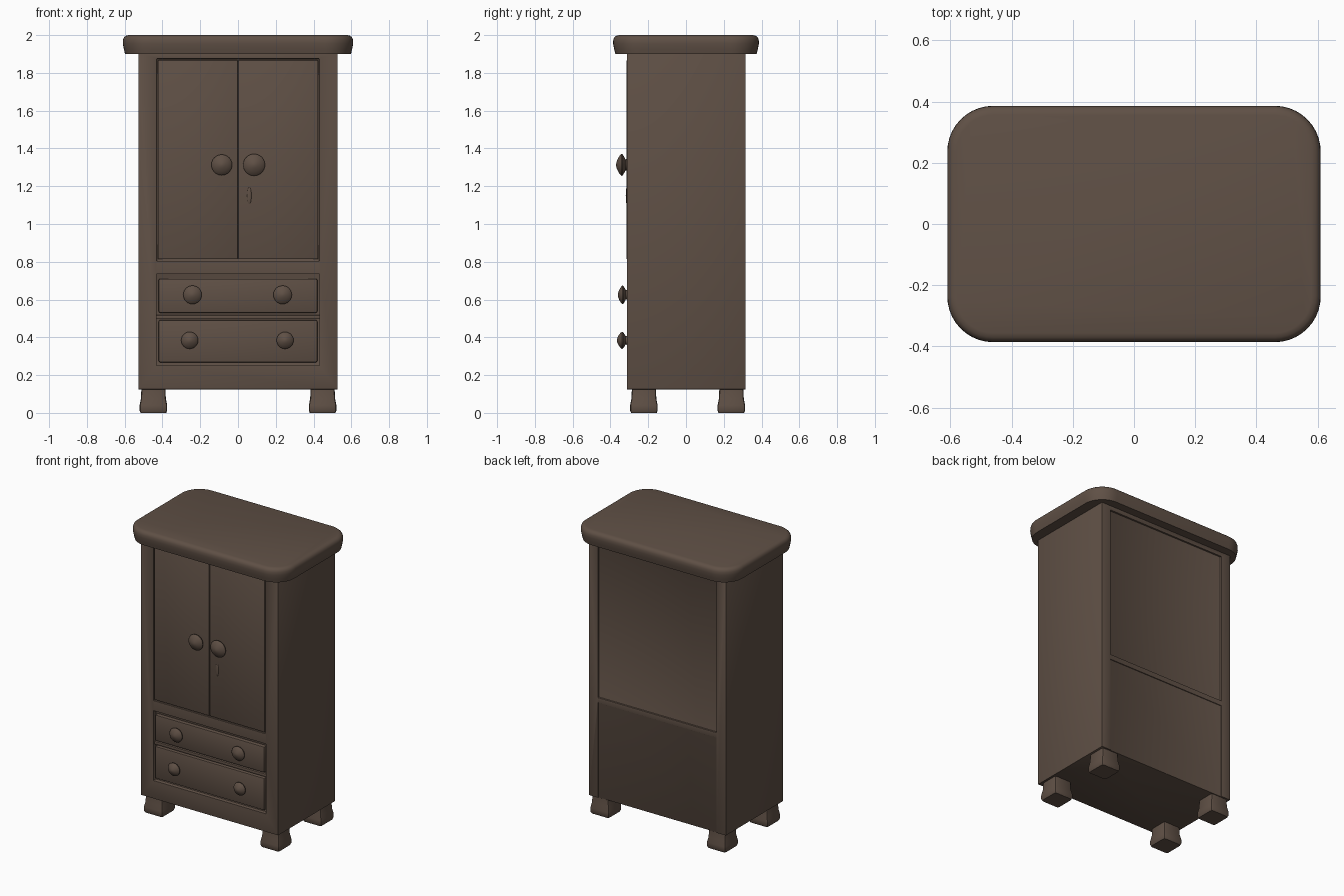
import bpy, bmesh, math
from mathutils import Vector

if "Cube" in bpy.data.objects:
    bpy.data.objects.remove(bpy.data.objects["Cube"])

wood = bpy.data.materials.new("dark brown wood")
wood.diffuse_color = (0.115, 0.08, 0.06, 1)
wood.use_nodes = True
wood.node_tree.nodes["Principled BSDF"].inputs["Base Color"].default_value = wood.diffuse_color


def make(name, bm):
    bmesh.ops.recalc_face_normals(bm, faces=bm.faces)
    me = bpy.data.meshes.new(name)
    bm.to_mesh(me)
    bm.free()
    ob = bpy.data.objects.new(name, me)
    bpy.context.collection.objects.link(ob)
    me.materials.append(wood)
    return ob


def bevel(ob, width):
    m = ob.modifiers.new("soft edges", 'BEVEL')
    m.width, m.segments, m.limit_method = width, 2, 'ANGLE'


def box(name, x, y, z, soft=0.0):
    bm = bmesh.new()
    bmesh.ops.create_cube(bm, size=1)
    for v in bm.verts:
        v.co = Vector([r[0] + (c + 0.5) * (r[1] - r[0]) for c, r in zip(v.co, (x, y, z))])
    ob = make(name, bm)
    if soft:
        bevel(ob, soft)
    return ob


def loft(name, rings):
    """Skin a stack of equal-length point rings and cap both ends."""
    bm = bmesh.new()
    rows = [[bm.verts.new(p) for p in r] for r in rings]
    n = len(rows[0])
    for a, b in zip(rows, rows[1:]):
        for i in range(n):
            bm.faces.new((a[i], a[(i + 1) % n], b[(i + 1) % n], b[i]))
    bm.faces.new(rows[0])
    bm.faces.new(rows[-1])
    return make(name, bm)


def rounded_rect(hx, hy, r, z, steps=10):
    pts = []
    for k, (sx, sy) in enumerate(((1, 1), (-1, 1), (-1, -1), (1, -1))):
        for i in range(steps + 1):
            a = math.pi / 2 * (k + i / steps)
            pts.append((sx * (hx - r) + r * math.cos(a), sy * (hy - r) + r * math.sin(a), z))
    return pts


# carcass with recesses cut for the drawers, the doors and the back panels
carcass = box("carcass", (-0.527, 0.527), (-0.312, 0.315), (0.125, 1.91))
cuts = [((-0.432, 0.432), (-0.5, -0.285), (0.25, 0.735)),
        ((-0.43, 0.43), (-0.5, -0.302), (0.805, 1.875)),
        ((-0.455, 0.455), (0.303, 0.5), (0.82, 1.87)),
        ((-0.455, 0.455), (0.309, 0.5), (0.05, 0.785))]
for c in cuts:
    cutter = box("cutter", *c)
    cutter.hide_render = True
    m = carcass.modifiers.new("recess", 'BOOLEAN')
    m.operation, m.solver, m.object = 'DIFFERENCE', 'EXACT', cutter
    bpy.context.view_layer.objects.active = carcass
    bpy.ops.object.modifier_apply(modifier=m.name)
    bpy.data.objects.remove(cutter)
bevel(carcass, 0.005)

# overhanging top with rounded corners and a soft rim
loft("top_slab", [rounded_rect(0.61 - d, 0.386 - d, 0.15 - d, z) for z, d in
                  ((1.9, 0.012), (1.925, 0.006), (1.955, 0), (1.975, 0.001),
                   (1.988, 0.006), (1.996, 0.016), (2.0, 0.03))])

# pair of doors and the small key plate
box("left_door", (-0.424, -0.001), (-0.315, -0.295), (0.814, 1.868), 0.005)
box("right_door", (0.001, 0.424), (-0.315, -0.295), (0.814, 1.868), 0.005)
bm = bmesh.new()
bmesh.ops.create_uvsphere(bm, u_segments=12, v_segments=8, radius=1)
for v in bm.verts:
    v.co = Vector((0.06 + 0.012 * v.co.x, -0.314 + 0.005 * v.co.y, 1.15 + 0.045 * v.co.z))
make("key_plate", bm)

# drawers and the rail between them
box("upper_drawer", (-0.42, 0.42), (-0.312, -0.27), (0.53, 0.71), 0.008)
box("lower_drawer", (-0.42, 0.42), (-0.312, -0.27), (0.268, 0.492), 0.008)
box("drawer_rail", (-0.435, 0.435), (-0.3, -0.27), (0.497, 0.518), 0.004)


# turned knobs: narrow stem, wide rim, domed end
def knob(name, x, z, r, depth):
    profile = ((0, 0.55), (0.2, 0.5), (0.32, 0.75), (0.45, 0.98), (0.55, 1.0),
               (0.68, 0.86), (0.82, 0.62), (0.94, 0.34), (1.0, 0.1))
    rings = []
    for t, s in profile:
        rings.append([(x + r * s * math.cos(a), -0.308 - depth * t, z + r * s * math.sin(a))
                      for a in (math.tau * i / 24 for i in range(24))])
    loft(name, rings)


for name, x, z, r, d in (("left_door_knob", -0.086, 1.313, 0.055, 0.062),
                         ("right_door_knob", 0.085, 1.313, 0.058, 0.062),
                         ("upper_drawer_knob_left", -0.241, 0.625, 0.049, 0.053),
                         ("upper_drawer_knob_right", 0.236, 0.625, 0.049, 0.053),
                         ("lower_drawer_knob_left", -0.256, 0.384, 0.045, 0.058),
                         ("lower_drawer_knob_right", 0.249, 0.384, 0.045, 0.058)):
    knob(name, x, z, r, d)

# four block feet, flared toward the floor
for sx, side in ((-1, "left"), (1, "right")):
    for cy, end in ((-0.223, "front"), (0.24, "back")):
        rings = []
        for z, h in ((0, 0.068), (0.012, 0.073), (0.04, 0.073), (0.075, 0.066), (0.14, 0.063)):
            rings.append([(p[0] + sx * 0.448, p[1] + cy, z)
                          for p in rounded_rect(h, h, 0.012, z, 2)])
        loft(end + "_" + side + "_foot", rings)

# bake the bevels, then smooth while keeping hard edges
bpy.ops.object.select_all(action='SELECT')
bpy.context.view_layer.objects.active = carcass
bpy.ops.object.convert(target='MESH')
bpy.ops.object.shade_smooth_by_angle(angle=math.radians(35))
